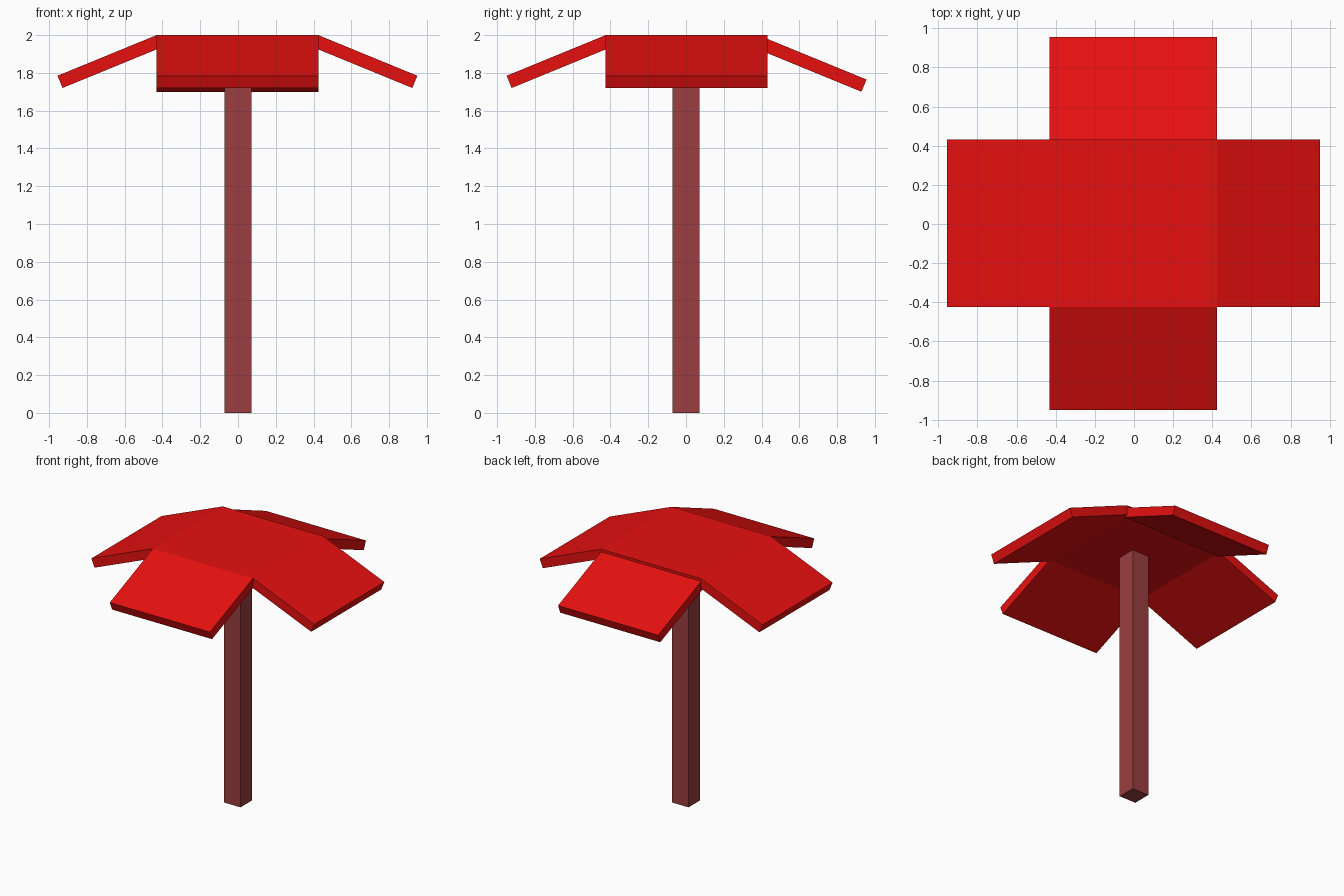
import bpy
import math
from mathutils import Matrix, Vector

if "Cube" in bpy.data.objects:
    bpy.data.objects.remove(bpy.data.objects["Cube"])


def make_material(name, color):
    mat = bpy.data.materials.new(name)
    mat.diffuse_color = (*color, 1.0)
    mat.use_nodes = True
    mat.node_tree.nodes["Principled BSDF"].inputs["Base Color"].default_value = mat.diffuse_color
    return mat


red = make_material("bright_red", (0.8, 0.005, 0.005))
brown = make_material("reddish_brown", (0.322, 0.047, 0.05))


def box(name, low, high, mat, matrix=None):
    """Box between two corners, optionally moved by a matrix."""
    low, high = Vector(low), Vector(high)
    bpy.ops.mesh.primitive_cube_add(size=1)
    ob = bpy.context.object
    ob.name = name
    size = Matrix.Diagonal((*(high - low), 1))
    place = Matrix.Translation((low + high) / 2) @ size
    ob.data.transform((matrix or Matrix()) @ place)
    ob.data.materials.append(mat)
    return ob


HALF = 0.428      # half width of the canopy panels
THICK = 0.07
SLOPE = math.radians(22.3)
LENGTH = 0.567
CENTER = Vector((-0.003, 0.003, 0))

# Square pole
box("pole", (-0.071, -0.071, 0), (0.071, 0.071, 1.94), brown)

# Flat middle panel
box("canopy_top", (-HALF, -HALF, 2 - THICK), (HALF, HALF, 2), red,
    Matrix.Translation(CENTER))

# Four sloping flaps hinged at the edges; the back one sits slightly lower
for name, turn, top in (("right_flap", 0, 2.0), ("back_flap", 90, 1.98),
                        ("left_flap", 180, 2.0), ("front_flap", 270, 2.0)):
    hinge = (Matrix.Translation(CENTER)
             @ Matrix.Rotation(math.radians(turn), 4, 'Z')
             @ Matrix.Translation((HALF, 0, top))
             @ Matrix.Rotation(SLOPE, 4, 'Y'))
    box(name, (0, -HALF, -THICK), (LENGTH, HALF, 0), red, hinge)
